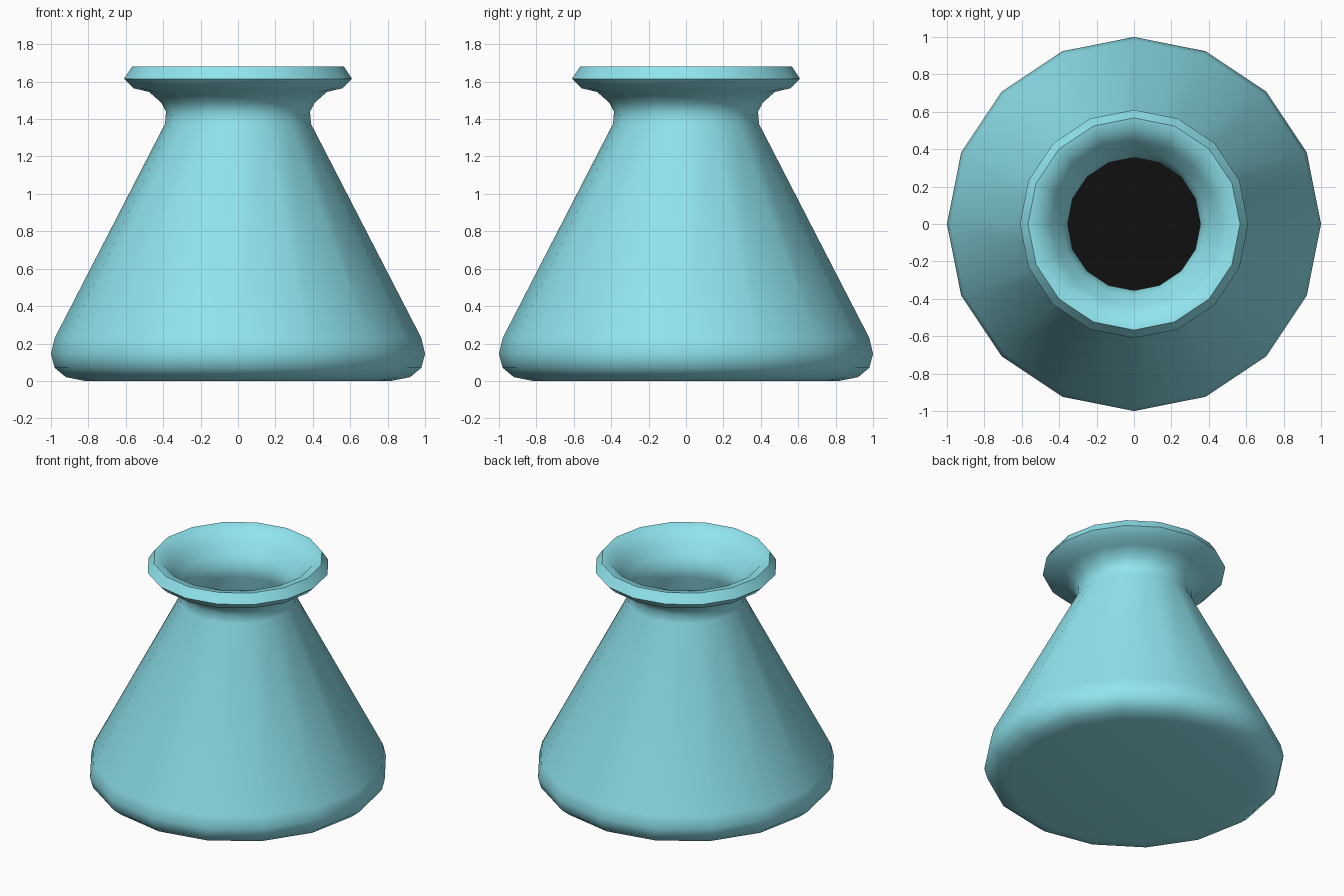
import bpy, bmesh, math

if "Cube" in bpy.data.objects:
    bpy.data.objects.remove(bpy.data.objects["Cube"])

SIDES = 16


def material(name, rgb):
    mat = bpy.data.materials.new(name)
    mat.diffuse_color = (*rgb, 1)
    mat.use_nodes = True
    mat.node_tree.nodes["Principled BSDF"].inputs["Base Color"].default_value = mat.diffuse_color
    return mat


def lathe(name, profile, mat):
    """Revolve (radius, height) points; zero-radius ends are merged to one point."""
    bm = bmesh.new()
    verts = [bm.verts.new((r, 0, z)) for r, z in profile]
    edges = [bm.edges.new(pair) for pair in zip(verts, verts[1:])]
    bmesh.ops.spin(bm, geom=verts + edges, cent=(0, 0, 0), axis=(0, 0, 1),
                   angle=math.tau, steps=SIDES, use_merge=True)
    bmesh.ops.remove_doubles(bm, verts=bm.verts[:], dist=0.0005)
    bmesh.ops.recalc_face_normals(bm, faces=bm.faces[:])
    for f in bm.faces:
        f.smooth = True
    mesh = bpy.data.meshes.new(name)
    bm.to_mesh(mesh)
    bm.free()
    mesh.materials.append(mat)
    obj = bpy.data.objects.new(name, mesh)
    bpy.context.collection.objects.link(obj)
    bpy.context.view_layer.objects.active = obj
    obj.select_set(True)
    bpy.ops.object.shade_smooth_by_angle(angle=math.radians(60))
    obj.select_set(False)
    return obj


glass = material("teal_glass", (0.28, 0.78, 0.86))
black = material("black_ink", (0.005, 0.005, 0.005))

# Bottle: rounded base, conical wall, flared lip, then the inner wall back down
outer = [(0, 0), (0.82, 0), (0.92, 0.02), (0.98, 0.07), (1.0, 0.145), (0.98, 0.23),
         (0.39, 1.375), (0.385, 1.44), (0.41, 1.487), (0.475, 1.545)]
lip = [(0.56, 1.565), (0.61, 1.615), (0.567, 1.68), (0.505, 1.67)]
inner = [(0.445, 1.59), (0.385, 1.52), (0.355, 1.45), (0.355, 1.37),
         (0.94, 0.23), (0.955, 0.145), (0.88, 0.05), (0, 0.04)]
lathe("bottle", outer + lip + inner, glass)

# Dark liquid filling the lower part of the bottle
lathe("ink", [(0, 0.06), (0.86, 0.06), (0.93, 0.15), (0.92, 0.24),
              (0.63, 0.8), (0, 0.8)], black)
